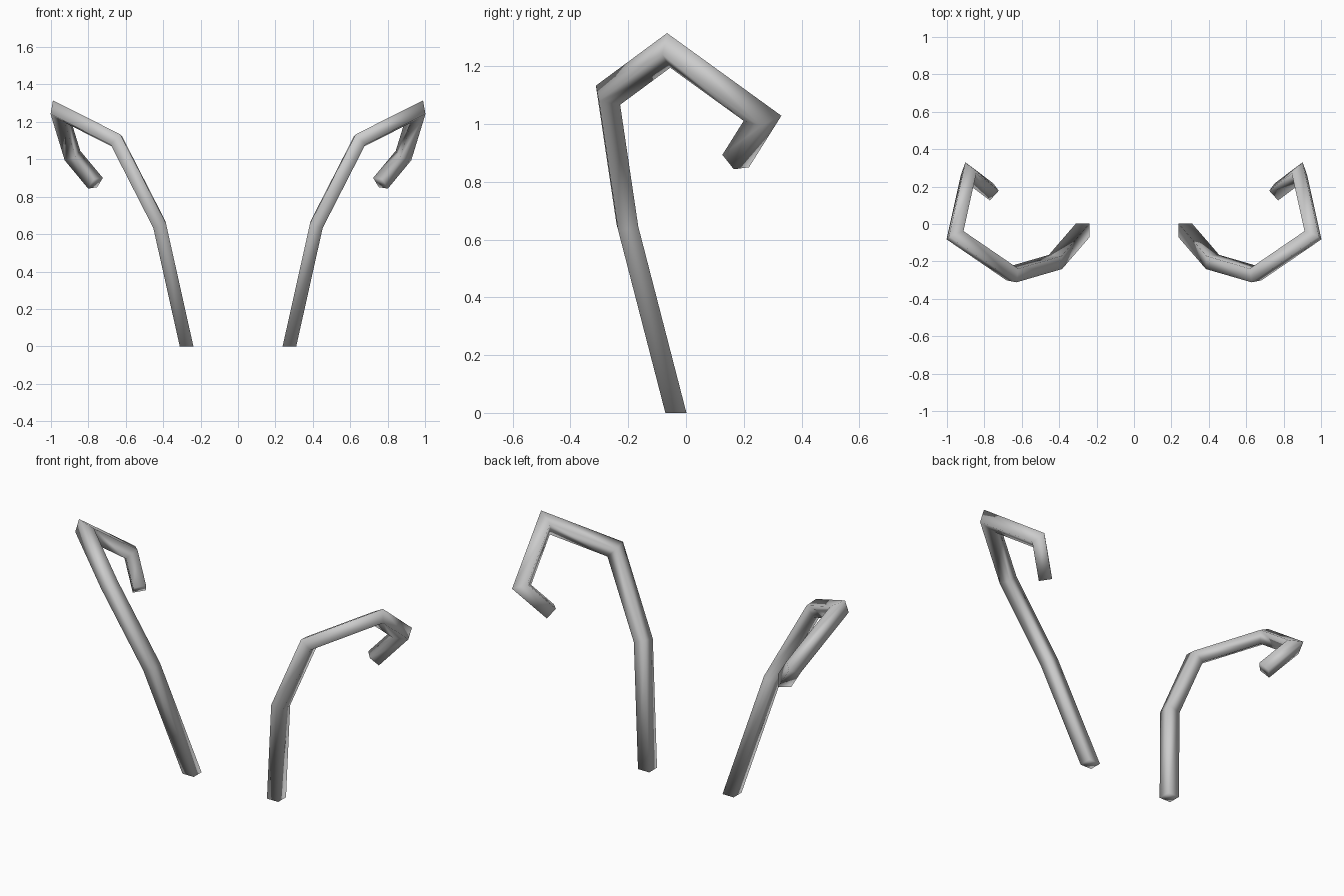
import bpy, bmesh
from mathutils import Vector

if "Cube" in bpy.data.objects:
    bpy.data.objects.remove(bpy.data.objects["Cube"])

# Centre line of the right-hand bent bar, from foot to tip
PATH = [Vector(p) for p in [
    (0.275, -0.035, 0.0), (0.42, -0.203, 0.65), (0.65, -0.27, 1.10),
    (0.957, -0.06, 1.255), (0.885, 0.265, 1.02), (0.762, 0.172, 0.872)]]
R = 0.0365


def bent_bar(name, side):
    pts = [Vector((p.x * side, p.y, p.z)) for p in PATH]
    dirs = [(b - a).normalized() for a, b in zip(pts, pts[1:])]
    bm = bmesh.new()
    # Square foot flat on the ground
    ring = [pts[0] + Vector((x * R, y * R, 0))
            for x, y in ((-1, -1), (1, -1), (1, 1), (-1, 1))]
    rings = [[bm.verts.new(c) for c in ring]]
    # Push the square along each segment to the mitre plane of the next bend
    for i, d in enumerate(dirs):
        p = pts[i + 1]
        n = (d + dirs[i + 1]).normalized() if i + 1 < len(dirs) else d
        ring = [c + d * ((p - c).dot(n) / d.dot(n)) for c in ring]
        rings.append([bm.verts.new(c) for c in ring])
    for a, b in zip(rings, rings[1:]):
        for k in range(4):
            j = (k + 1) % 4
            bm.faces.new((a[k], a[j], b[j], b[k]))
    # End caps
    bm.faces.new(rings[0][::-1])
    bm.faces.new(rings[-1])
    bmesh.ops.recalc_face_normals(bm, faces=bm.faces)
    for f in bm.faces:
        f.smooth = True
    me = bpy.data.meshes.new(name)
    bm.to_mesh(me)
    bm.free()
    ob = bpy.data.objects.new(name, me)
    bpy.context.collection.objects.link(ob)


bent_bar("right_bent_bar", 1)
bent_bar("left_bent_bar", -1)
